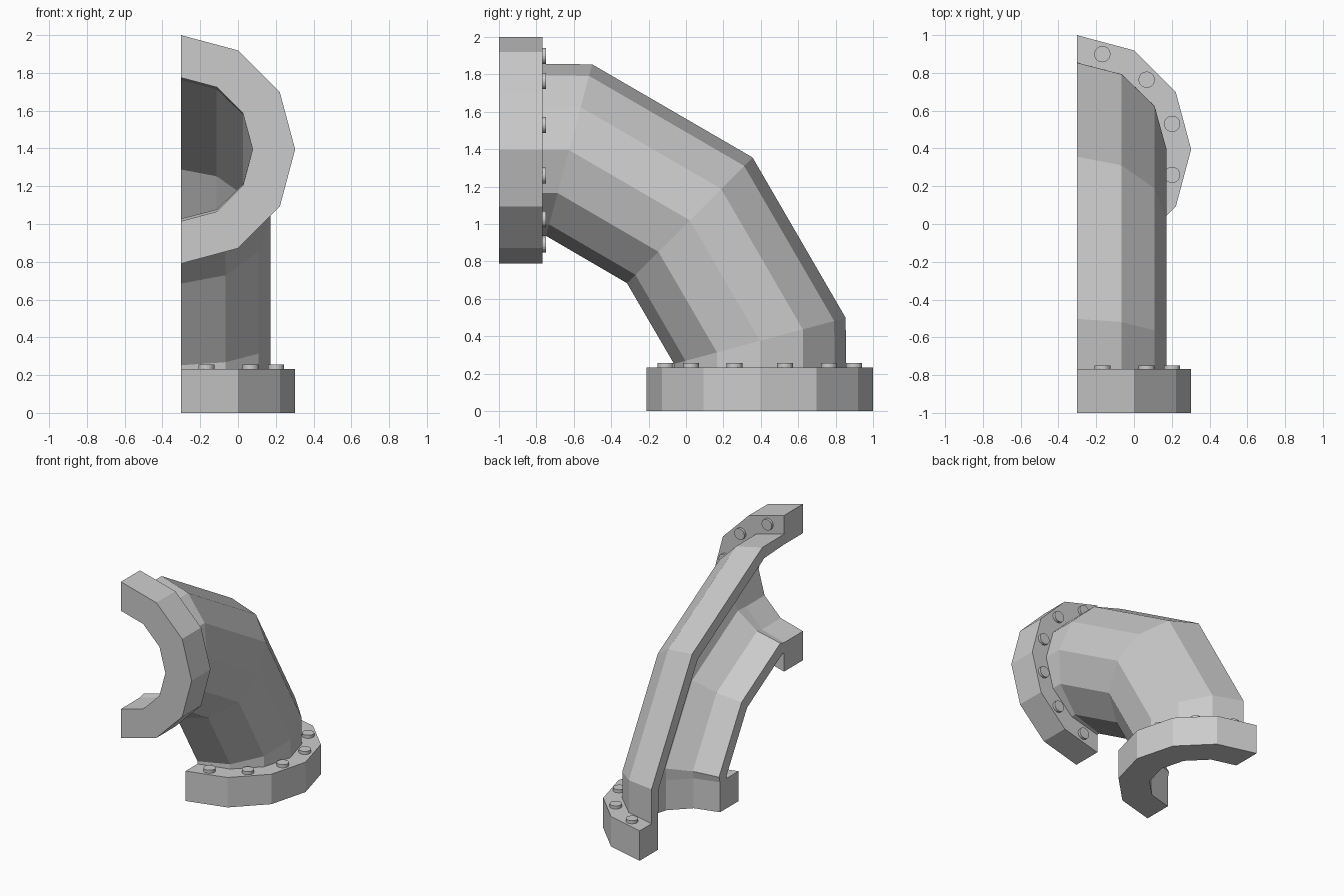
import bpy, bmesh
from math import sin, cos, radians
from mathutils import Vector, Matrix

if "Cube" in bpy.data.objects:
    bpy.data.objects.remove(bpy.data.objects["Cube"])

X0 = -0.3025          # cut plane of the half pipe
FLANGE_R, BORE = 0.605, 0.38
BOLT_CIRCLE = 0.522


def frame(y, z, tilt):
    """Centre and in-plane radial direction of a cross-section."""
    t = radians(tilt)
    return Vector((X0, y, z)), Vector((0, sin(t), cos(t)))


def finish(bm, name):
    bmesh.ops.recalc_face_normals(bm, faces=bm.faces)
    me = bpy.data.meshes.new(name)
    bm.to_mesh(me)
    bm.free()
    ob = bpy.data.objects.new(name, me)
    bpy.context.collection.objects.link(ob)
    return ob


def half_ring_loft(name, stations):
    """Loft a C-shaped half ring; station = (y, z, tilt, outer x radius, outer in-plane radius)."""
    bm = bmesh.new()
    rings = []
    for y, z, tilt, rx, rp in stations:
        c, d = frame(y, z, tilt)
        pts = []
        for order, ax, ap in ((range(7), rx, rp), (range(6, -1, -1), BORE, BORE)):
            for i in order:
                a = radians(30 * i)
                pts.append(c + Vector((ax * sin(a), 0, 0)) + d * (ap * cos(a)))
        rings.append([bm.verts.new(p) for p in pts])
    for a, b in zip(rings, rings[1:]):
        for i in range(14):
            j = (i + 1) % 14
            bm.faces.new((a[i], a[j], b[j], b[i]))
    for r in (rings[0], rings[-1]):
        for i in range(6):
            bm.faces.new((r[i], r[i + 1], r[12 - i], r[13 - i]))
    return finish(bm, name)


def bolts(name, y, z, tilt, axis):
    """Six bolt heads standing on a flange face."""
    c, d = frame(y, z, tilt)
    axis = Vector(axis)
    rot = axis.to_track_quat('Z', 'Y').to_matrix().to_4x4()
    bm = bmesh.new()
    for i in range(6):
        a = radians(15 + 30 * i)
        p = c + Vector((BOLT_CIRCLE * sin(a), 0, 0)) + d * (BOLT_CIRCLE * cos(a))
        bmesh.ops.create_cone(bm, cap_ends=True, segments=20, radius1=0.043, radius2=0.043,
                              depth=0.04, matrix=Matrix.Translation(p) @ rot)
    return finish(bm, name)


# Elbow pipe: straight stub, three bends, straight stub
R, RP = 0.475, 0.46
half_ring_loft("elbow_pipe", [
    (-0.768, 1.395, 0, R, RP),
    (-0.625, 1.395, 15, R, R),
    (0.02, 1.02, 45, R, R),
    (0.395, 0.375, 75, R, R),
    (0.395, 0.232, 90, R, RP)])

# Flanges at both ends
F = FLANGE_R
half_ring_loft("front_flange", [(-1, 1.395, 0, F, F), (-0.768, 1.395, 0, F, F)])
half_ring_loft("base_flange", [(0.395, 0.232, 90, F, F), (0.395, 0, 90, F, F)])

# Bolt heads on the inner face of each flange
bolts("front_bolts", -0.768, 1.395, 0, (0, 1, 0))
bolts("base_bolts", 0.395, 0.236, 90, (0, 0, 1))
